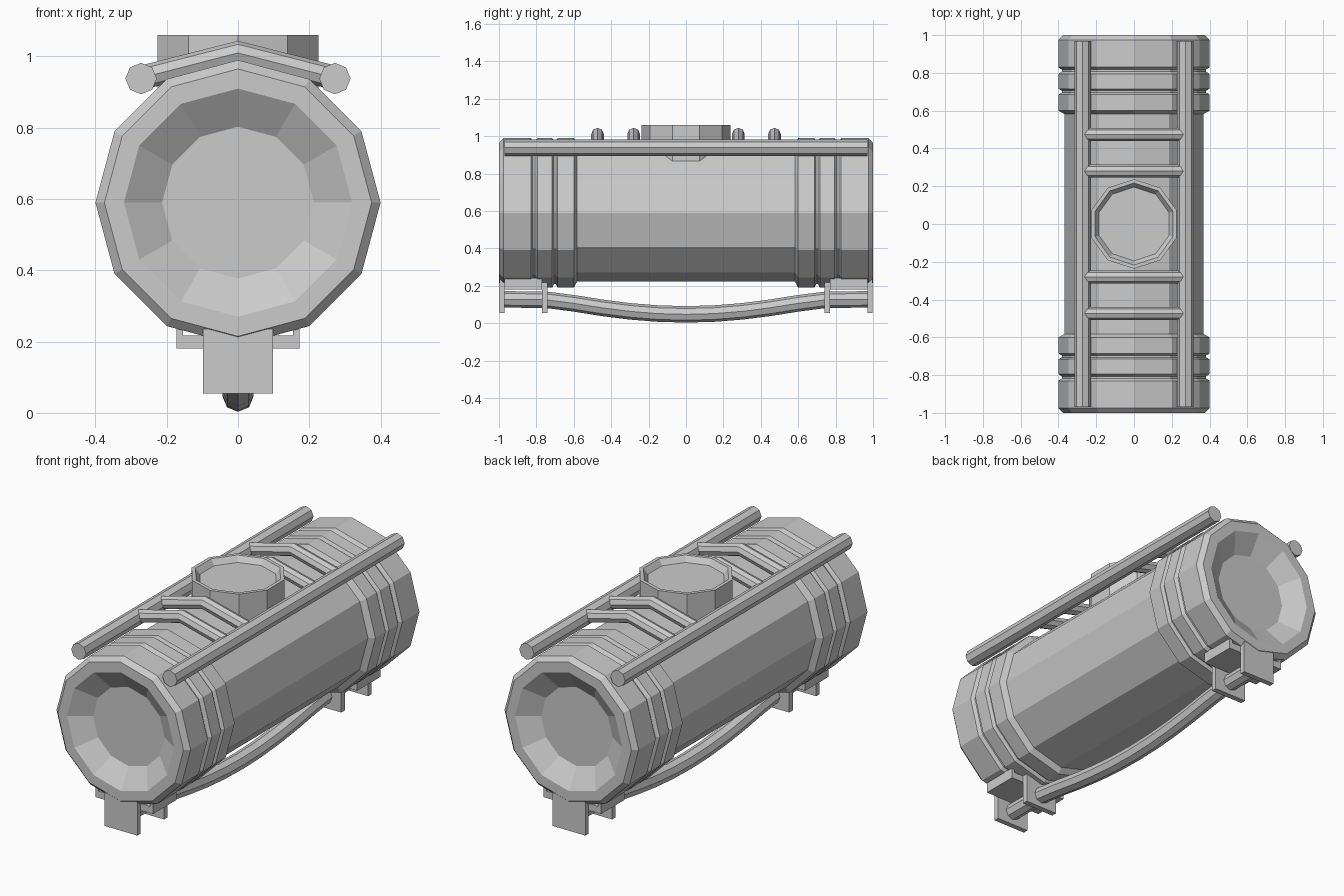
import bpy, bmesh
from math import sin, cos, pi
from mathutils import Vector

if "Cube" in bpy.data.objects:
    bpy.data.objects.remove(bpy.data.objects["Cube"])


def finish(bm, name):
    bmesh.ops.recalc_face_normals(bm, faces=bm.faces)
    me = bpy.data.meshes.new(name)
    bm.to_mesh(me)
    bm.free()
    ob = bpy.data.objects.new(name, me)
    bpy.context.collection.objects.link(ob)
    return ob


def skin(name, rings):
    """Join successive rings of points and cap both ends."""
    bm = bmesh.new()
    loops = [[bm.verts.new(p) for p in r] for r in rings]
    n = len(loops[0])
    for a, b in zip(loops, loops[1:]):
        for i in range(n):
            j = (i + 1) % n
            bm.faces.new((a[i], a[j], b[j], b[i]))
    bm.faces.new(loops[0])
    bm.faces.new(loops[-1])
    return finish(bm, name)


def lathe(name, profile, sides, centre, u, v, axis):
    """Profile of (radius, distance along axis)."""
    c, u, v, w = Vector(centre), Vector(u), Vector(v), Vector(axis)
    return skin(name, [[c + w * d + r * (u * cos(2 * pi * i / sides) + v * sin(2 * pi * i / sides))
                        for i in range(sides)] for r, d in profile])


def tube(name, points, radius, side, sides=8):
    """Sweep a polygon along a planar path; side is the plane normal."""
    pts, s = [Vector(p) for p in points], Vector(side)
    rings = []
    for k, p in enumerate(pts):
        t = (pts[min(k + 1, len(pts) - 1)] - pts[max(k - 1, 0)]).normalized()
        up = s.cross(t)
        rings.append([p + radius * (s * cos(2 * pi * i / sides) + up * sin(2 * pi * i / sides))
                      for i in range(sides)])
    return skin(name, rings)


def box(name, x0, x1, y0, y1, z0, z1):
    return skin(name, [[(x0, y0, z), (x1, y0, z), (x1, y1, z), (x0, y1, z)] for z in (z0, z1)])


# Main barrel with banded ends and dished caps
half = [(0.213, 0.93), (0.32, 1.0), (0.375, 1.0), (0.4, 0.975),
        (0.4, 0.83), (0.382, 0.817), (0.382, 0.807), (0.4, 0.794),
        (0.4, 0.716), (0.382, 0.706), (0.382, 0.696), (0.4, 0.686),
        (0.4, 0.6), (0.368, 0.582)]
profile = half + [(r, -y) for r, y in reversed(half)]
lathe("barrel", profile, 12, (0, 0, 0.59), (1, 0, 0), (0, 0, 1), (0, 1, 0))

# Round hatch on top with a shallow dish
lathe("top_hatch", [(0.237, 0.7), (0.237, 1.06), (0.217, 1.06), (0.195, 1.03)],
      10, (0, 0, 0), (0, 1, 0), (1, 0, 0), (0, 0, 1))

# Long rails
for s, side in ((-1, "left"), (1, "right")):
    tube(side + "_rail", [(s * 0.272, -0.97, 0.938), (s * 0.272, 0.97, 0.938)], 0.044, (1, 0, 0))

# Peaked cross bars between the rails
for y in (-0.473, -0.28, 0.28, 0.473):
    tube("cross_bar", [(-0.26, y, 0.943), (0, y, 1.01), (0.26, y, 0.943)], 0.034, (0, 1, 0))

# Bowed carrying handle underneath
arc = [(0, 0.047), (0.15, 0.051), (0.3, 0.063), (0.45, 0.082), (0.6, 0.106), (0.75, 0.125), (0.97, 0.127)]
path = [(0, -y, z) for y, z in reversed(arc[1:])] + [(0, y, z) for y, z in arc]
tube("handle", path, 0.044, (1, 0, 0))

# Handle mounts: two plates and a saddle at each end
for s, end in ((-1, "front"), (1, "back")):
    for a, b in ((0.97, 0.998), (0.74, 0.77)):
        box(end + "_mount_plate", -0.098, 0.098, *sorted((s * a, s * b)), 0.055, 0.235)
    ys = sorted((s * 0.77, s * 0.97))
    box(end + "_saddle", -0.172, 0.172, *ys, 0.18, 0.217)
    for x in (-0.172, 0.154):
        box(end + "_saddle_lip", x, x + 0.018, *ys, 0.217, 0.24)
